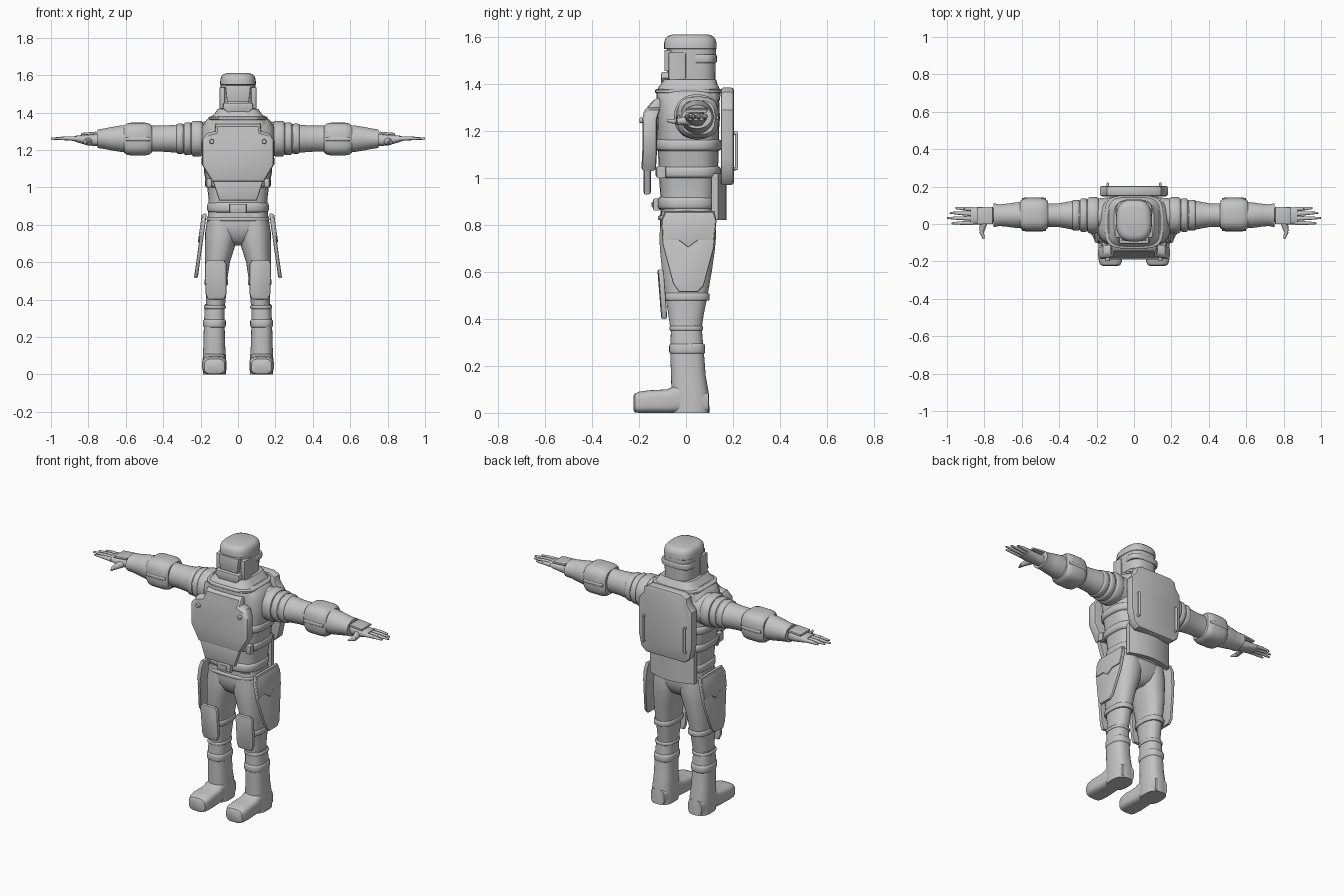
import bpy, bmesh, math
from mathutils import Vector

grey = bpy.data.materials.new("plain_grey")
grey.diffuse_color = (0.55, 0.55, 0.55, 1)


def finish(name, bm, mirror=False, angle=35):
    """Turn a bmesh into a smooth-shaded object, optionally mirrored in x."""
    bmesh.ops.recalc_face_normals(bm, faces=bm.faces[:])
    me = bpy.data.meshes.new(name)
    bm.to_mesh(me)
    bm.free()
    ob = bpy.data.objects.new(name, me)
    bpy.context.collection.objects.link(ob)
    me.materials.append(grey)
    bpy.ops.object.select_all(action='DESELECT')
    ob.select_set(True)
    bpy.context.view_layer.objects.active = ob
    bpy.ops.object.shade_smooth_by_angle(angle=math.radians(angle))
    if mirror:
        ob.modifiers.new("mirror", 'MIRROR').use_axis = (True, False, False)
    return ob


def loft(name, axis, rings, n=2, mirror=False, seg=32):
    """Skin superellipse rings (t, c1, c2, r1, r2) along an axis."""
    bm = bmesh.new()
    loops = []
    for t, c1, c2, r1, r2 in rings:
        loop = []
        for i in range(seg):
            a = 2 * math.pi * (i + 0.5) / seg
            c, s = math.cos(a), math.sin(a)
            u = c1 + r1 * math.copysign(abs(c) ** (2 / n), c)
            v = c2 + r2 * math.copysign(abs(s) ** (2 / n), s)
            loop.append(bm.verts.new({'x': (t, u, v), 'y': (u, t, v), 'z': (u, v, t)}[axis]))
        loops.append(loop)
    for a, b in zip(loops, loops[1:]):
        for i in range(seg):
            j = (i + 1) % seg
            bm.faces.new((a[i], a[j], b[j], b[i]))
    bm.faces.new(loops[0])
    bm.faces.new(loops[-1])
    return finish(name, bm, mirror)


def band(name, axis, t0, t1, c1, c2, r1, r2, n=2, mirror=False, edge=0.012):
    """Rounded ring wrapped round a body part."""
    d = (t1 - t0) * 0.25
    rings = [(t, c1, c2, r1 - e, r2 - e) for t, e in
             ((t0, edge), (t0 + d * 0.4, edge * 0.3), (t0 + d, 0),
              (t1 - d, 0), (t1 - d * 0.4, edge * 0.3), (t1, edge))]
    return loft(name, axis, rings, n, mirror)


def plate(name, pts, ext, bevel=0.008, mirror=False, warp=None):
    """Extrude a 3D outline, round its edges, then bend it if asked."""
    bm = bmesh.new()
    face = bm.faces.new([bm.verts.new(p) for p in pts])
    r = bmesh.ops.extrude_face_region(bm, geom=[face])
    for v in r['geom']:
        if isinstance(v, bmesh.types.BMVert):
            v.co += Vector(ext)
    if bevel:
        edges = [e for e in bm.edges if e.calc_face_angle(0) > 0.4]
        bmesh.ops.bevel(bm, geom=edges, offset=bevel, segments=2, profile=0.5,
                        affect='EDGES', clamp_overlap=True)
    if warp:
        for v in bm.verts:
            v.co = warp(v.co)
    return finish(name, bm, mirror)


def box(name, lo, hi, bevel=0.006, mirror=False):
    (x0, y0, z0), (x1, y1, z1) = lo, hi
    return plate(name, [(x0, y0, z0), (x1, y0, z0), (x1, y0, z1), (x0, y0, z1)],
                 (0, y1 - y0, 0), bevel, mirror)


def rod(name, p0, p1, r0, r1, mirror=True, seg=12):
    """Tapered rod between two points."""
    p0, p1 = Vector(p0), Vector(p1)
    d = p1 - p0
    bm = bmesh.new()
    bmesh.ops.create_cone(bm, cap_ends=True, segments=seg, radius1=r0, radius2=r1, depth=d.length)
    q = d.to_track_quat('Z', 'Y')
    for v in bm.verts:
        v.co = q @ v.co + (p0 + p1) / 2
    return finish(name, bm, mirror, 50)


def sym(half):
    """Complete a symmetric outline from its +x half."""
    return half + [(-x, z) for x, z in reversed(half)]


# Torso, padded bands and belt
loft("torso", 'z', [(0.84, 0, .008, .16, .115), (0.93, 0, .01, .157, .12), (1.0, 0, .01, .165, .125),
                    (1.12, 0, .01, .185, .13), (1.22, 0, .01, .20, .132), (1.32, 0, .01, .195, .132),
                    (1.36, 0, .01, .17, .128), (1.385, 0, .012, .14, .12)], 3.2)
band("rib_band", 'z', 1.115, 1.165, 0, .01, .197, .142, 3.2)
band("waist_band", 'z', 1.0, 1.05, 0, .01, .178, .14, 3.2)
band("belt", 'z', 0.865, 0.92, 0, .007, .165, .128, 3)
band("lower_belt", 'z', 0.82, 0.84, 0, .007, .168, .126, 3, edge=.006)
box("belt_buckle", (-.045, -.14, .862), (.045, -.11, .912))
box("buckle_bar", (-.02, -.146, .875), (.02, -.13, .898), .003)
box("side_clip", (.14, -.125, 1.0), (.168, -.085, 1.05), mirror=True)

# Collar and helmet
loft("collar", 'z', [(1.33, 0, .01, .165, .135), (1.36, 0, .01, .155, .137), (1.39, 0, .012, .13, .128),
                     (1.395, 0, .013, .125, .122), (1.415, 0, .015, .112, .115), (1.42, 0, .015, .107, .11)], 4)
band("collar_rim", 'z', 1.36, 1.378, 0, .01, .158, .142, 4, edge=.006)
loft("helmet", 'z', [(1.38, 0, .022, .088, .103), (1.43, 0, .022, .09, .104), (1.50, 0, .023, .093, .104),
                     (1.548, 0, .023, .093, .104), (1.55, 0, .018, .096, .112), (1.575, 0, .018, .095, .112),
                     (1.592, 0, .018, .09, .107), (1.604, 0, .018, .08, .096), (1.61, 0, .018, .062, .078)], 2.8)
band("helmet_rear_band", 'z', 1.49, 1.525, 0, .07, .099, .062, 2.8, edge=.004)
plate("visor", [(x, -.092, z) for x, z in sym([(.058, 1.455), (.068, 1.545)])], (0, .03, 0), .004)
plate("jaw_guard", [(x, -.106, z) for x, z in sym([(.058, 1.40), (.082, 1.425), (.078, 1.452)])],
      (0, .08, 0), .008)
box("cheek_guard", (.07, -.075, 1.42), (.098, 0.0, 1.535), .008, True)

# Chest armour, leaning back at the top
lean = lambda c: Vector((c.x, c.y + max(0, c.z - 1.27) * .85 + abs(c.x) * .08, c.z))
chest = sym([(.138, 1.03), (.192, 1.12), (.192, 1.25), (.165, 1.29), (.125, 1.30), (.12, 1.34)])
plate("chest_plate", [(x, -.2, z) for x, z in chest], (0, .062, 0), .014, warp=lean)
plate("belly_flap", [(x, -.18, z) for x, z in sym([(.10, .93), (.14, 1.05)])], (0, .03, 0))
rod("chest_rivet", (.14, -.197, 1.245), (.14, -.18, 1.245), .011, .013)

# Back armour with grab handles and a curved lower flap
back = sym([(.13, .97), (.165, 1.0), (.182, 1.08), (.182, 1.29), (.15, 1.33), (.145, 1.365), (.11, 1.385)])
plate("back_plate", [(x, .148, z) for x, z in back], (0, .056, 0), .012)
xs = [i * .0375 - .15 for i in range(9)]
arc = [(x, .172 - 1.6 * x * x, .82) for x in xs] + [(x, .145 - 1.6 * x * x, .82) for x in reversed(xs)]
plate("back_flap", arc, (0, 0, .20), 0)
rod("handle_bar", (.14, .215, 1.04), (.14, .215, 1.19), .007, .007)
for z in (1.04, 1.19):
    rod("handle_end", (.14, .19, z), (.14, .219, z), .008, .007)

# Arms: shoulder rings, sleeve, forearm guard and flared cuff
AY, AZ = .047, 1.26
loft("sleeve", 'x', [(t, AY, AZ, r, s) for t, r, s in
                     ((.14, .095, .095), (.22, .088, .088), (.34, .075, .074), (.40, .064, .07), (.47, .062, .07),
                      (.62, .07, .072), (.68, .062, .062), (.72, .058, .054), (.75, .064, .05))], mirror=True)
for i, (x0, x1, r) in enumerate(((.19, .248, .098), (.25, .288, .09), (.29, .33, .083))):
    band(f"shoulder_ring_{i}", 'x', x0, x1, AY, AZ, r, r - .002, 2.2, True, .008)
band("forearm_guard", 'x', .46, .61, AY + .004, 1.258, .088, .088, 3, True, .016)
band("guard_seam", 'x', .47, .60, AY + .004, 1.258, .091, .02, 3, True, .004)

# Hands
loft("palm", 'x', [(.73, .047, 1.255, .036, .034), (.78, .046, 1.252, .036, .03),
                   (.83, .043, 1.256, .045, .024), (.875, .042, 1.26, .046, .015)], 2.5, True, 20)
plate("hand_guard", [(.755, .0, 1.285), (.84, -.002, 1.278), (.84, .09, 1.278), (.755, .092, 1.285)],
      (0, 0, .013), .004, True)
for i, (y0, y1, tip) in enumerate(((.079, .085, .955), (.054, .06, .985), (.03, .032, 1.0), (.006, .004, .975))):
    mid = (.86 + tip) / 2
    rod(f"finger_base_{i}", (.86, y0, 1.26), (mid, (y0 + y1) / 2, 1.262), .0125, .01)
    rod(f"finger_tip_{i}", (mid, (y0 + y1) / 2, 1.262), (tip, y1, 1.26), .01, .005)
rod("thumb_base", (.80, .02, 1.245), (.815, -.04, 1.24), .022, .013)
rod("thumb_tip", (.815, -.04, 1.24), (.803, -.08, 1.243), .013, .005)

# Hips and legs
loft("hips", 'z', [(.69, 0, .01, .03, .06), (.715, 0, .01, .08, .095), (.76, 0, .008, .15, .115),
                   (.80, 0, .008, .163, .12), (.87, 0, .008, .16, .117)], 2.6)
loft("leg", 'z', [(.86, .085, .008, .075, .112), (.76, .088, .008, .088, .121), (.70, .094, .006, .083, .118),
                  (.60, .11, .004, .067, .106), (.50, .115, .002, .057, .09), (.42, .117, 0, .053, .076),
                  (.34, .122, 0, .05, .064)], 2.3, True)
band("knee_strap", 'z', .478, .51, .116, .003, .064, .098, 2.5, True, .005)
plate("knee_pad", [(x, -.125, z) for x, z in
                   ((.075, .40), (.16, .40), (.173, .43), (.177, .59), (.165, .61), (.075, .61), (.062, .59), (.062, .43))],
      (0, .024, 0), .007, True, lambda c: Vector((c.x, c.y + (.61 - c.z) * .08 + 2 * (c.x - .118) ** 2, c.z)))

# Boots
loft("boot_shaft", 'z', [(.0, .126, .02, .062, .08), (.08, .126, .018, .063, .08), (.16, .127, .01, .058, .074),
                         (.25, .127, .005, .056, .072), (.34, .125, .002, .054, .067), (.375, .124, .001, .052, .066)], 2.6, True)
loft("boot_foot", 'y', [(-.224, .126, .042, .042, .03), (-.218, .126, .042, .054, .04), (-.20, .126, .045, .062, .045),
                        (-.16, .126, .048, .066, .048), (-.08, .126, .05, .062, .05), (-.03, .126, .062, .058, .062),
                        (.06, .126, .05, .058, .05), (.096, .126, .045, .045, .044)], 3.5, True)
band("boot_cuff", 'z', .35, .37, .124, .001, .059, .072, 2.6, True, .005)
band("boot_band", 'z', .25, .295, .126, .005, .061, .077, 2.6, True, .007)

# Thigh guards, splayed outward toward the bottom
side = lambda y, z, off=0: (.167 + (.86 - z) * .14 + off, y, z)
plate("thigh_guard", [side(y, z) for y, z in
                      ((-.09, .86), (.12, .86), (.13, .82), (.118, .70), (.075, .54), (.05, .515), (-.03, .515),
                       (-.055, .55), (-.10, .72), (-.105, .82))], (.02, 0, 0), .007, True)
plate("thigh_guard_cap", [side(y, z, .012) for y, z in
                          ((-.085, .855), (.115, .855), (.127, .82), (.118, .735), (.05, .735), (.01, .705),
                           (-.03, .735), (-.098, .735), (-.102, .82))], (.014, 0, 0), .004, True)
